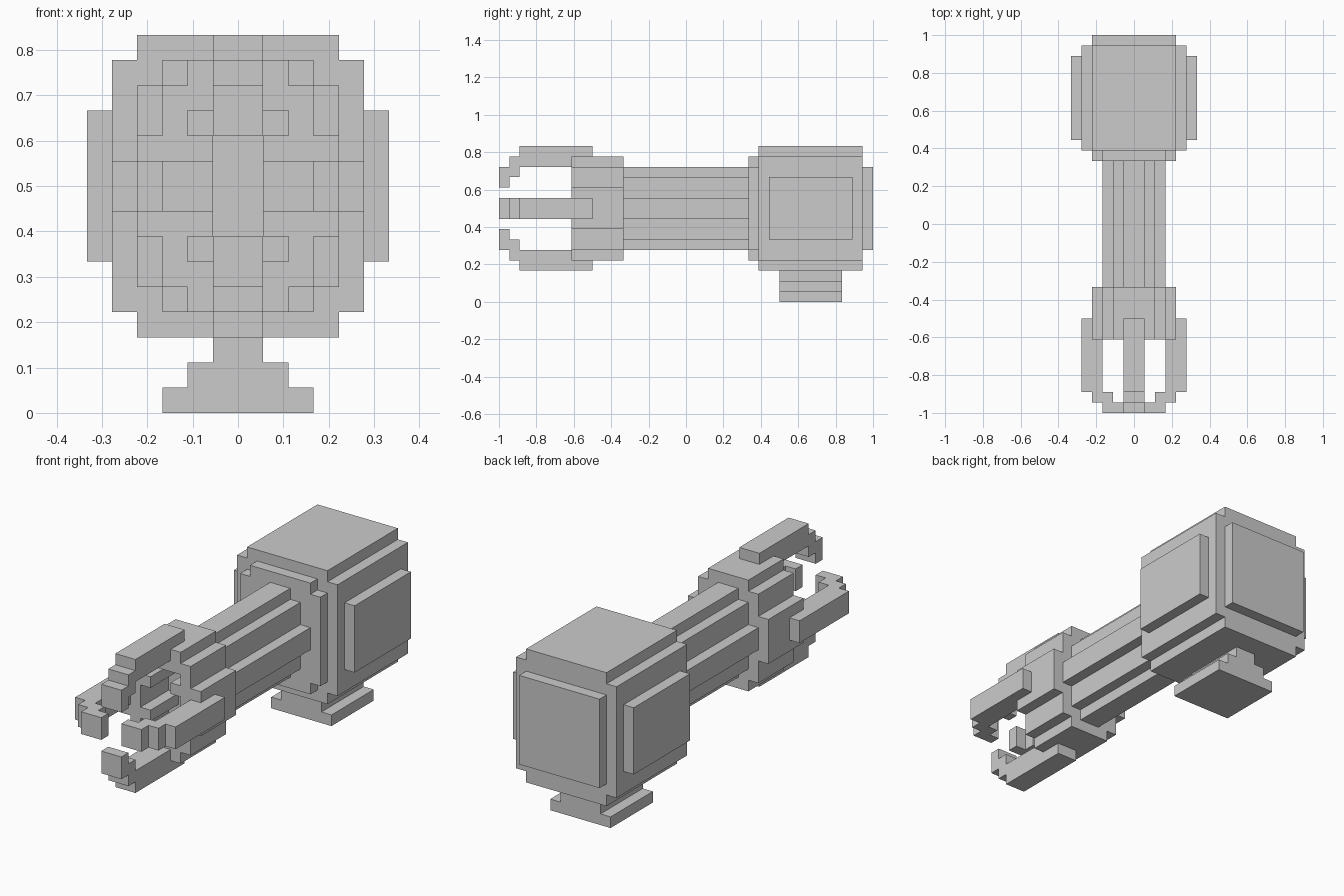
import bpy, bmesh, math
from mathutils import Matrix

if "Cube" in bpy.data.objects:
    bpy.data.objects.remove(bpy.data.objects["Cube"])

U = 1 / 18      # block size
AXIS = 9        # height of the long axis, in blocks


def finish(name, bm, turn=None):
    bmesh.ops.recalc_face_normals(bm, faces=bm.faces)
    if turn is not None:
        bm.transform(turn)
    bm.transform(Matrix.Translation((0, 0, AXIS * U)) @ Matrix.Scale(U, 4))
    mesh = bpy.data.meshes.new(name)
    bm.to_mesh(mesh)
    bm.free()
    obj = bpy.data.objects.new(name, mesh)
    bpy.context.collection.objects.link(obj)
    return obj


def extrude(name, pts, vec, turn=None):
    bm = bmesh.new()
    face = bm.faces.new([bm.verts.new(p) for p in pts])
    ext = bmesh.ops.extrude_face_region(bm, geom=[face])
    verts = [g for g in ext["geom"] if isinstance(g, bmesh.types.BMVert)]
    bmesh.ops.translate(bm, verts=verts, vec=vec)
    # the extrusion keeps the starting cap only sometimes; close any open rim
    rim = [e for e in bm.edges if e.is_boundary]
    if rim:
        bmesh.ops.holes_fill(bm, edges=rim)
    return finish(name, bm, turn)


def stepped_prism(name, quadrant, y0, y1):
    """Mirror a quarter outline (x, height from axis) and run it along y."""
    q, r = quadrant, quadrant[::-1]
    pts = (q + [(x, -z) for x, z in r] + [(-x, -z) for x, z in q]
           + [(-x, z) for x, z in r])
    return extrude(name, [(x, y0, z) for x, z in pts], (0, y1 - y0, 0))


def box(name, x0, x1, y0, y1, z0, z1):
    pts = [(x0, y0, z0), (x1, y0, z0), (x1, y0, z1), (x0, y0, z1)]
    return extrude(name, pts, (0, y1 - y0, 0))


# Rear housing with its collar and raised panels
stepped_prism("housing", [(4, 6), (4, 5), (5, 5)], 7, 17)
stepped_prism("collar", [(3, 5), (3, 4), (4, 4)], 6, 7)
box("back_panel", -4, 4, 17, 18, -4, 4)
for side, x in (("left", -6), ("right", 5)):
    box(side + "_panel", x, x + 1, 8, 16, -3, 3)

# Stepped foot
foot = [(3, -9), (3, -8), (2, -8), (2, -7), (1, -7), (1, -6)]
foot += [(-x, z) for x, z in reversed(foot)]
extrude("foot", [(x, 9, z) for x, z in foot], (0, 6, 0))

# Ribbed arm
stepped_prism("arm", [(1, 4), (1, 3), (2, 3), (2, 1), (3, 1)], -6, 6)

# Hand with a recessed socket in its front
hand = stepped_prism("hand", [(2, 5), (2, 4), (3, 4), (3, 2), (4, 2)], -11, -6)
cutter = stepped_prism("socket_cutter", [(2, 3), (2, 2), (1, 2), (1, 1), (2, 1)],
                       -12, -7)
cutter.hide_render = True
cutter.hide_viewport = True
mod = hand.modifiers.new("socket", "BOOLEAN")
mod.operation = "DIFFERENCE"
mod.solver = "EXACT"
mod.object = cutter

# Four hooked claws around the hand
hook = [(6, -9), (6, -16), (5, -16), (5, -17), (4, -17), (4, -18),
        (2, -18), (2, -17), (3, -17), (3, -16), (4, -16), (4, -9)]
for i, name in enumerate(("top", "right", "bottom", "left")):
    inset = i % 2   # side claws sit one block closer in
    extrude(name + "_claw", [(-1, y, r - inset) for r, y in hook], (2, 0, 0),
            Matrix.Rotation(i * math.pi / 2, 4, "Y"))
